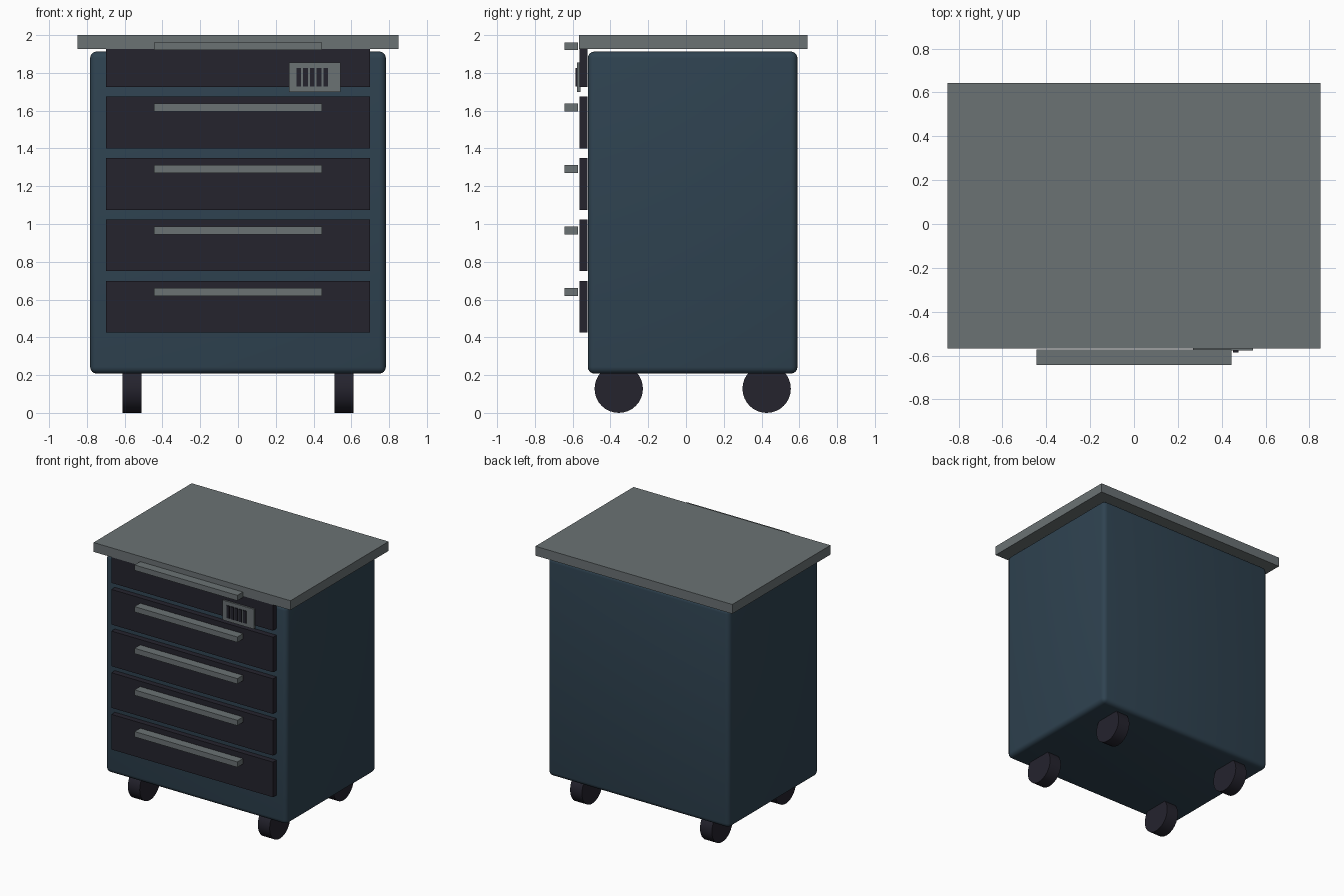
import bpy
import math

if "Cube" in bpy.data.objects:
    bpy.data.objects.remove(bpy.data.objects["Cube"])


def material(name, rgb):
    m = bpy.data.materials.new(name)
    m.diffuse_color = (*rgb, 1)
    m.use_nodes = True
    m.node_tree.nodes["Principled BSDF"].inputs["Base Color"].default_value = m.diffuse_color
    return m


BLUE = material("slate blue", (0.028, 0.055, 0.081))
DARK = material("near black", (0.018, 0.017, 0.027))
GREY = material("steel grey", (0.145, 0.168, 0.174))


def box(name, x, y, z, mat):
    """Box from (min, max) ranges on each axis."""
    bpy.ops.mesh.primitive_cube_add(size=1, location=[(a + b) / 2 for a, b in (x, y, z)])
    ob = bpy.context.object
    ob.name = name
    ob.scale = [b - a for a, b in (x, y, z)]
    bpy.ops.object.transform_apply(location=False, rotation=False, scale=True)
    ob.data.materials.append(mat)
    return ob


# Rounded cabinet body
body = box("cabinet_body", (-0.783, 0.783), (-0.52, 0.59), (0.208, 1.913), BLUE)
bev = body.modifiers.new("round_edges", "BEVEL")
bev.width = 0.035
bev.segments = 4
bpy.ops.object.modifier_apply(modifier=bev.name)
bpy.ops.object.shade_smooth_by_angle(angle=math.radians(40))

# Worktop
box("worktop", (-0.85, 0.85), (-0.567, 0.643), (1.927, 2.0), GREY)

# Five drawers, each with a bar handle
for i in range(5):
    z = 0.562 + 0.325 * i
    box(f"drawer_{i + 1}", (-0.698, 0.698), (-0.565, -0.522), (z - 0.137, z + 0.137), DARK)
    box(f"handle_{i + 1}", (-0.444, 0.444), (-0.642, -0.573), (z + 0.058, z + 0.1), GREY)

# Lock plate with five dark dials
box("lock_plate", (0.27, 0.542), (-0.578, -0.558), (1.7, 1.855), GREY)
for i in range(5):
    x = 0.321 + 0.0358 * i
    box(f"lock_dial_{i + 1}", (x - 0.0125, x + 0.0125), (-0.585, -0.573), (1.728, 1.825), DARK)

# Four wheels
for sx, side in ((-1, "left"), (1, "right")):
    for y, end in ((-0.356, "front"), (0.427, "back")):
        bpy.ops.mesh.primitive_cylinder_add(vertices=32, radius=0.128, depth=0.102,
                                            location=(sx * 0.561, y, 0.128),
                                            rotation=(0, math.pi / 2, 0))
        wheel = bpy.context.object
        wheel.name = f"{end}_{side}_wheel"
        wheel.data.materials.append(DARK)
        bpy.ops.object.shade_smooth_by_angle(angle=math.radians(30))
